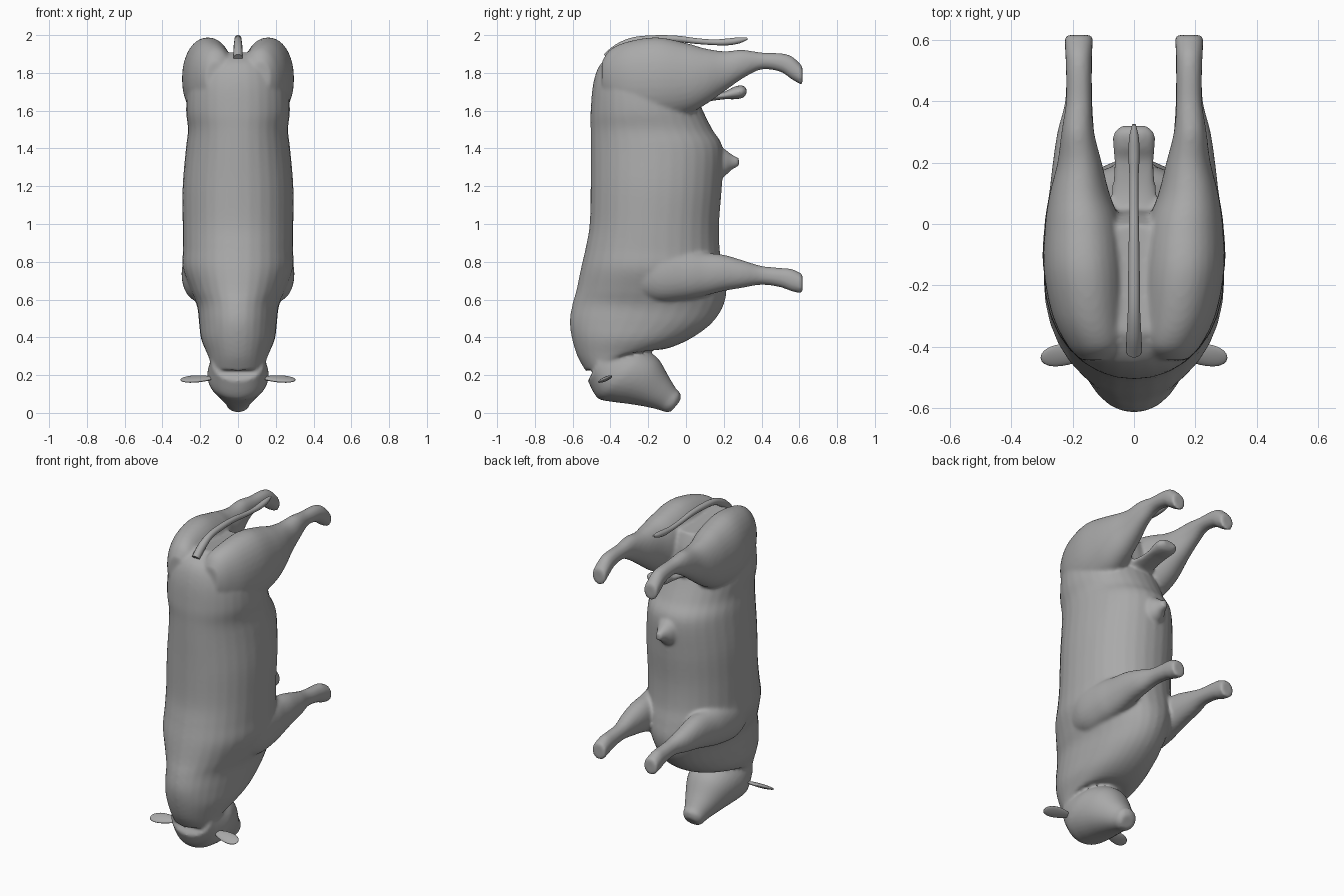
import bpy, bmesh, math

cube = bpy.data.objects.get("Cube")
if cube:
    bpy.data.objects.remove(cube, do_unlink=True)

hide = bpy.data.materials.new("grey hide")
hide.use_nodes = True
hide.diffuse_color = (0.4, 0.4, 0.4, 1)
hide.node_tree.nodes["Principled BSDF"].inputs["Base Color"].default_value = (0.4, 0.4, 0.4, 1)


def spline(stations, steps=5):
    """Smoothly resample a list of equal-length tuples."""
    out = []
    last = len(stations) - 1
    for i in range(last):
        p0, p1 = stations[max(i - 1, 0)], stations[i]
        p2, p3 = stations[i + 1], stations[min(i + 2, last)]
        for s in range(steps):
            t = s / steps
            out.append([b + 0.5 * t * (c - a + t * (2*a - 5*b + 4*c - d + t * (3*(b - c) + d - a)))
                        for a, b, c, d in zip(p0, p1, p2, p3)])
    return out + [list(stations[-1])]


def loft(bm, stations, side=1, sides=32, power=0.95):
    """Closed loft; a station is (y, z) of both rim ends, x centre, half width."""
    rings = []
    for ya, za, yb, zb, x, w in spline(stations):
        ring = []
        for k in range(sides):
            a = 2 * math.pi * k / sides
            c = math.copysign(abs(math.cos(a)) ** power, math.cos(a))
            s = math.copysign(abs(math.sin(a)) ** power, math.sin(a))
            ring.append(bm.verts.new((side * (x + w * s),
                                      (ya + yb) / 2 + c * (yb - ya) / 2,
                                      (za + zb) / 2 + c * (zb - za) / 2)))
        rings.append(ring)
    faces = [bm.faces.new(rings[0]), bm.faces.new(rings[-1])]
    for r, q in zip(rings, rings[1:]):
        for k in range(sides):
            n = (k + 1) % sides
            faces.append(bm.faces.new((r[k], r[n], q[n], q[k])))
    bmesh.ops.recalc_face_normals(bm, faces=faces)


def along_y(rows):
    """Stations for a limb pointing along y: (y, low z, high z, inner x, outer x)."""
    return [(y, lo, y, hi, (a + b) / 2, (b - a) / 2) for y, lo, hi, a, b in rows]


def add_mesh(name, bm):
    mesh = bpy.data.meshes.new(name)
    bm.to_mesh(mesh)
    bm.free()
    mesh.materials.append(hide)
    mesh.shade_smooth()
    obj = bpy.data.objects.new(name, mesh)
    bpy.context.collection.objects.link(obj)
    return obj


# Torso and neck, from rump to nape
bm = bmesh.new()
loft(bm, [(y0, z0, y1, z1, 0, w) for y0, z0, y1, z1, w in (
    (-.36, 1.91, .0, 1.88, .16), (-.45, 1.85, .03, 1.8, .23), (-.49, 1.75, .05, 1.7, .265),
    (-.505, 1.6, .09, 1.6, .275), (-.505, 1.5, .14, 1.5, .265), (-.505, 1.4, .195, 1.4, .276),
    (-.505, 1.2, .19, 1.2, .293), (-.51, 1, .175, 1, .293), (-.53, .88, .18, .85, .292),
    (-.555, .77, .2, .75, .292), (-.58, .65, .215, .65, .252), (-.6, .58, .19, .55, .217),
    (-.615, .49, .12, .46, .206), (-.605, .4, .0, .38, .195), (-.575, .3, -.13, .335, .165),
    (-.53, .22, -.25, .345, .15))])

# Head, from poll to muzzle
loft(bm, [(y0, z0, y1, z1, 0, w) for y0, z0, y1, z1, w in (
    (-.52, .17, -.4, .38, .14), (-.47, .08, -.27, .345, .16), (-.4, .06, -.21, .33, .16),
    (-.3, .047, -.145, .285, .138), (-.2, .03, -.09, .19, .098), (-.14, .015, -.05, .125, .07),
    (-.11, .004, -.03, .105, .064), (-.08, .005, -.03, .065, .045))])

for side in (1, -1):
    # Hind leg with haunch
    loft(bm, along_y((
        (-.445, 1.69, 1.86, .07, .17), (-.4, 1.62, 1.925, .025, .215), (-.3, 1.56, 1.968, .02, .266),
        (-.15, 1.55, 1.988, .025, .295), (0, 1.58, 1.958, .045, .29), (.1, 1.63, 1.93, .08, .275),
        (.2, 1.7, 1.915, .105, .25), (.3, 1.77, 1.922, .13, .237), (.4, 1.818, 1.908, .138, .222),
        (.5, 1.805, 1.904, .138, .222), (.56, 1.765, 1.888, .136, .225), (.617, 1.733, 1.835, .133, .227))), side)
    # Fore leg with shoulder
    loft(bm, along_y((
        (-.3, .65, .87, .16, .25), (-.15, .59, .89, .1, .296), (0, .6, .865, .1, .292),
        (.1, .62, .848, .11, .277), (.2, .645, .837, .12, .265), (.3, .662, .808, .13, .25),
        (.4, .678, .778, .136, .225), (.5, .665, .768, .137, .222), (.56, .643, .762, .136, .225),
        (.617, .632, .735, .133, .227))), side)

# Belly sheath and scrotum
loft(bm, along_y(((.1, 1.2, 1.46, -.1, .1), (.2, 1.25, 1.4, -.06, .06),
                  (.24, 1.285, 1.37, -.035, .035), (.28, 1.305, 1.35, -.02, .02))))
loft(bm, along_y(((0, 1.62, 1.72, -.1, .1), (.1, 1.645, 1.695, -.075, .075),
                  (.2, 1.66, 1.7, -.068, .068), (.25, 1.66, 1.725, -.07, .07),
                  (.295, 1.665, 1.735, -.068, .068), (.32, 1.685, 1.72, -.045, .045))))

# Fuse the parts into one soft skin
body = add_mesh("body", bm)
fuse = body.modifiers.new("fuse", "REMESH")
fuse.mode = "VOXEL"
fuse.voxel_size = 0.01
fuse.use_smooth_shade = True
soften = body.modifiers.new("soften", "SMOOTH")
soften.factor = 0.5
soften.iterations = 7

# Flat leaf-shaped ears
tilt = math.radians(24)
for side, label in ((1, "left_ear"), (-1, "right_ear")):
    bm = bmesh.new()
    bmesh.ops.create_uvsphere(bm, u_segments=24, v_segments=14, radius=1)
    for v in bm.verts:
        x, y, z = v.co
        wide = 0.047 * (0.8 + 0.25 * x) * y - 0.012 * x
        thin = 0.012 * z
        v.co = (side * (0.215 + 0.09 * x),
                -0.425 + wide * math.cos(tilt) - thin * math.sin(tilt),
                0.18 + wide * math.sin(tilt) + thin * math.cos(tilt))
    bmesh.ops.recalc_face_normals(bm, faces=bm.faces)
    add_mesh(label, bm)

# Tail lying over the rump
curve = bpy.data.curves.new("tail", "CURVE")
curve.dimensions = "3D"
curve.bevel_depth = 0.02
curve.bevel_resolution = 4
curve.use_fill_caps = True
path = spline([(-.42, 1.88, 1.2), (-.36, 1.93, 1.2), (-.28, 1.968, 1.0), (-.17, 1.98, .95), (-.05, 1.98, .85),
               (.06, 1.968, .75), (.15, 1.962, .75), (.22, 1.964, .9), (.28, 1.972, .8), (.325, 1.982, .3)])
line = curve.splines.new("POLY")
line.points.add(len(path) - 1)
for point, (y, z, r) in zip(line.points, path):
    point.co = (0, y, z, 1)
    point.radius = r
line.use_smooth = True
curve.materials.append(hide)
bpy.context.collection.objects.link(bpy.data.objects.new("tail", curve))
